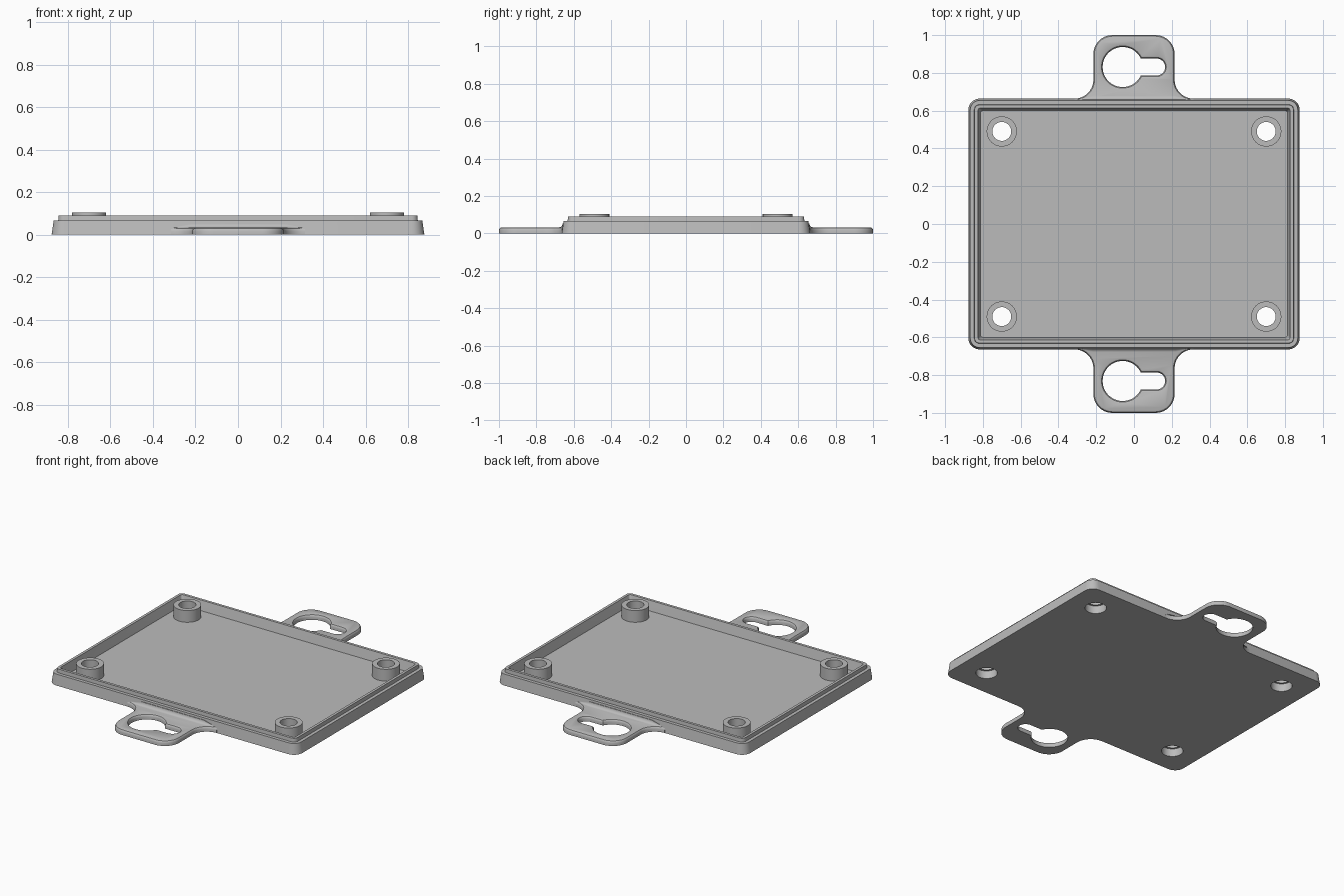
import bpy, bmesh
from math import sin, cos, pi, radians

cube = bpy.data.objects.get("Cube")
if cube:
    bpy.data.objects.remove(cube, do_unlink=True)

grey = bpy.data.materials.new("grey plastic")
grey.use_nodes = True
grey.diffuse_color = (0.5, 0.5, 0.5, 1)
grey.node_tree.nodes["Principled BSDF"].inputs["Base Color"].default_value = (0.5, 0.5, 0.5, 1)


def loft(name, rings):
    """Closed solid through rings of equal point count, capped at both ends."""
    bm = bmesh.new()
    loops = [[bm.verts.new(p) for p in ring] for ring in rings]
    n = len(loops[0])
    for a, b in zip(loops, loops[1:]):
        for i in range(n):
            j = (i + 1) % n
            bm.faces.new((a[i], a[j], b[j], b[i]))
    bm.faces.new(loops[0][::-1])
    bm.faces.new(loops[-1])
    bmesh.ops.recalc_face_normals(bm, faces=bm.faces)
    mesh = bpy.data.meshes.new(name)
    bm.to_mesh(mesh)
    bm.free()
    mesh.materials.append(grey)
    obj = bpy.data.objects.new(name, mesh)
    bpy.context.collection.objects.link(obj)
    return obj


def arc(cx, cy, r, start, end, steps=10):
    angles = [radians(start + (end - start) * i / steps) for i in range(steps + 1)]
    return [(cx + r * cos(a), cy + r * sin(a)) for a in angles]


def at(points, z):
    return [(x, y, z) for x, y in points]


def rounded_rect(hx, hy, r):
    pts = []
    for k, (sx, sy) in enumerate([(1, 1), (-1, 1), (-1, -1), (1, -1)]):
        pts += arc(sx * (hx - r), sy * (hy - r), r, 90 * k, 90 * k + 90, 8)
    return pts


def circle(cx, cy, r, steps=48):
    return arc(cx, cy, r, 0, 360, steps)[:-1]


def activate(obj):
    bpy.ops.object.select_all(action="DESELECT")
    obj.select_set(True)
    bpy.context.view_layer.objects.active = obj


def combine(obj, tool, operation):
    """Apply a boolean and drop the tool object."""
    mod = obj.modifiers.new("boolean", "BOOLEAN")
    mod.operation, mod.solver, mod.object = operation, "EXACT", tool
    activate(obj)
    bpy.ops.object.modifier_apply(modifier=mod.name)
    bpy.data.objects.remove(tool, do_unlink=True)


def smooth(obj):
    activate(obj)
    bpy.ops.object.shade_smooth_by_angle(angle=radians(30))


# Tray: drafted outer wall, step, thin lip and sunken floor (inset, height)
HX, HY = 0.877, 0.664
wall = [(0, 0), (0.01, 0.067), (0.031, 0.067), (0.033, 0.09), (0.05, 0.09), (0.064, 0.03)]
tray = loft("tray", [at(rounded_rect(HX - d, HY - d, max(0.06 - d, 0.015)), z) for d, z in wall])

# Screw bosses, bored through and counterbored from below
for sx in (-1, 1):
    for sy in (-1, 1):
        x, y = 0.70 * sx, 0.49 * sy
        boss = loft("boss", [at(circle(x, y, 0.08), z) for z in (0.015, 0.105)])
        combine(tray, boss, "UNION")
        bore = [(0.062, -0.05), (0.062, 0.05), (0.05, 0.05), (0.05, 0.2)]
        combine(tray, loft("bore", [at(circle(x, y, r), z) for r, z in bore]), "DIFFERENCE")
smooth(tray)

# Rounded top edge shared by the tabs and their keyholes (inset, height)
EDGE = [(0, 0.018), (0.002, 0.024), (0.006, 0.030), (0.014, 0.033)]


def tab_outline(d):
    """Right half of the tab, from its flared root to its rounded end, then mirrored."""
    half = [(0.315, 0.64)]
    half += arc(0.315, HY + 0.1, 0.1 + d, 270, 180)
    half += arc(0.115, 0.9, 0.1 - d, 0, 90)
    return half + [(-x, y) for x, y in reversed(half)]


def slot(y, r):
    return arc(0.12, y, r, -90, 90, 16) + [(-0.06, y + r), (-0.06, y - r)]


for side, name in ((1, "rear"), (-1, "front")):
    rings = [at(tab_outline(d), z) for d, z in [(0, 0)] + EDGE]
    tab = loft(name + "_tab", [[(x, y * side, z) for x, y, z in ring] for ring in rings])

    # Keyhole: large round opening with a narrow slot
    cut = [(0, -0.05)] + EDGE + [(0.014, 0.06)]
    y = 0.831 * side
    combine(tab, loft("hole", [at(circle(-0.06, y, 0.106 + d), z) for d, z in cut]), "DIFFERENCE")
    combine(tab, loft("slot", [at(slot(y, 0.045 + d), z) for d, z in cut]), "DIFFERENCE")
    smooth(tab)

    # Concave fillet between tab and wall, fading out at both ends
    sections = []
    for x, s in ((-0.30, 0.1), (-0.22, 1), (0.22, 1), (0.30, 0.1)):
        r = 0.022 * s
        curve = arc(0.659 + r, 0.0325 + r, r, 180, 270, 8) + [(0.65, 0.0325), (0.65, 0.0325 + r)]
        sections.append([(x, v * side, z) for v, z in curve])
    smooth(loft(name + "_tab_fillet", sections))
